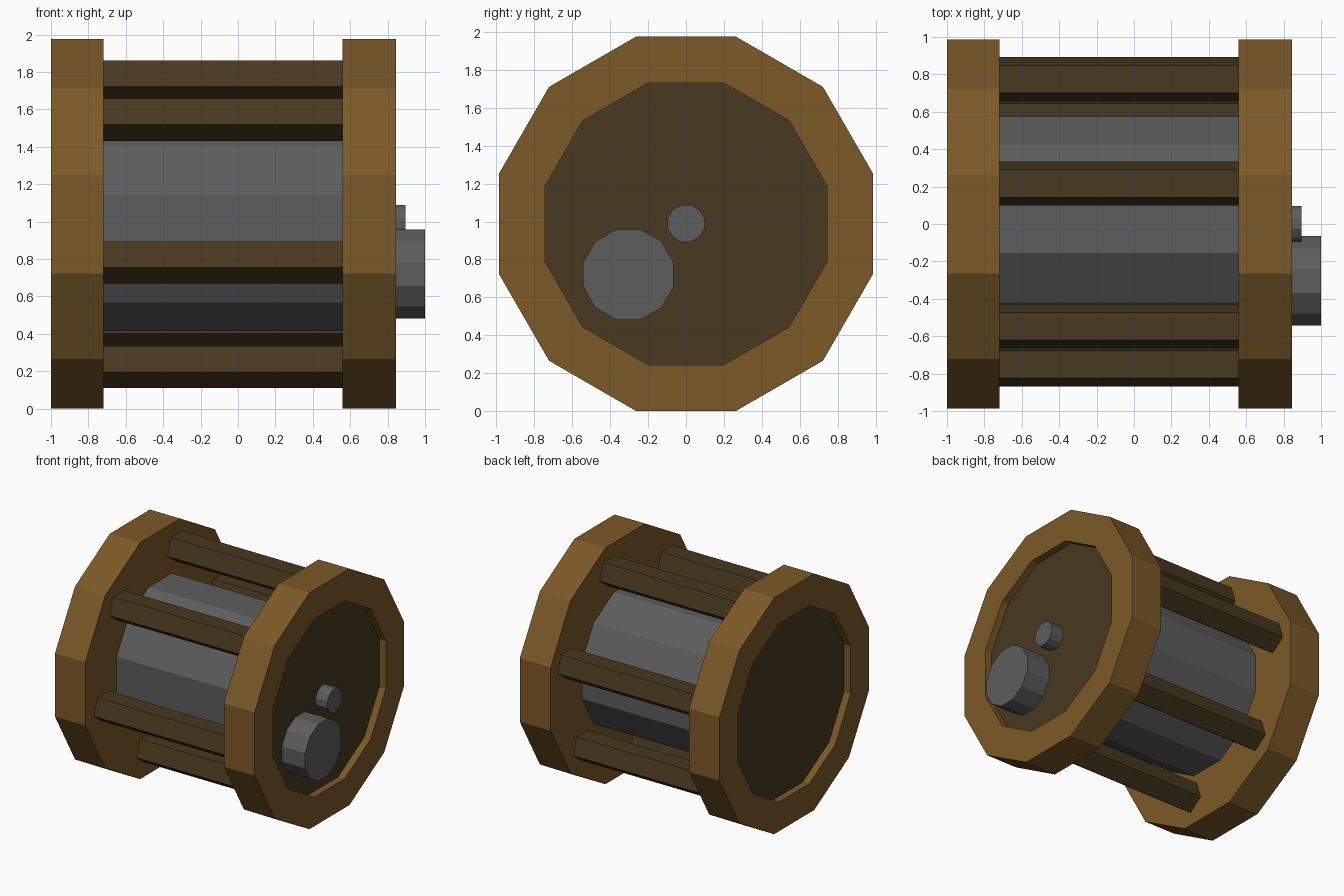
import bpy, bmesh, math
from mathutils import Matrix

if "Cube" in bpy.data.objects:
    bpy.data.objects.remove(bpy.data.objects["Cube"])

CZ = 0.988  # height of the reel axis


def material(name, rgb):
    m = bpy.data.materials.new(name)
    m.diffuse_color = (*rgb, 1)
    m.use_nodes = True
    m.node_tree.nodes["Principled BSDF"].inputs["Base Color"].default_value = m.diffuse_color
    return m


WOOD = material("wood", (0.2, 0.1, 0.021))
DARK = material("dark_wood", (0.065, 0.04, 0.014))
STEEL = material("steel", (0.11, 0.11, 0.11))


def prism(name, sides, radius, x0, x1, y, z, first_angle, mat, recess=None):
    """Flat-sided prism along x; recess = (side, radius, depth) sinks one end."""
    def ring(x, r):
        out = []
        for i in range(sides):
            a = first_angle + i * math.tau / sides
            out.append(bm.verts.new((x, y + r * math.cos(a), z + r * math.sin(a))))
        return out

    bm = bmesh.new()
    rings = [ring(x0, radius), ring(x1, radius)]
    if recess:
        side, r, depth = recess
        x = x1 if side > 0 else x0
        inner = [ring(x, r), ring(x - side * depth, r)]
        rings = rings + inner if side > 0 else inner[::-1] + rings
    for a, b in zip(rings, rings[1:]):
        for i in range(sides):
            j = (i + 1) % sides
            bm.faces.new((a[i], a[j], b[j], b[i]))
    caps = [bm.faces.new(rings[0]), bm.faces.new(rings[-1])]
    if recess:
        caps[1 if recess[0] > 0 else 0].material_index = 1
    bmesh.ops.recalc_face_normals(bm, faces=bm.faces)
    me = bpy.data.meshes.new(name)
    bm.to_mesh(me)
    bm.free()
    me.materials.append(mat)
    if recess:
        me.materials.append(DARK)
    ob = bpy.data.objects.new(name, me)
    bpy.context.collection.objects.link(ob)
    return ob


FLAT12 = math.radians(15)

# End flanges with recessed outer faces
prism("left_flange", 12, 1.022, -1.0, -0.72, 0, CZ, FLAT12, WOOD, (-1, 0.77, 0.06))
prism("right_flange", 12, 1.022, 0.56, 0.845, 0, CZ, FLAT12, WOOD, (1, 0.77, 0.06))

# Central drum
prism("drum", 12, 0.594, -0.73, 0.57, 0, CZ, FLAT12, STEEL)

# Five-sided bars around the drum, all point-down
for k in range(6):
    a = math.radians(15 + 60 * k)
    prism(f"bar_{k + 1}", 5, 0.125, -0.73, 0.57,
          0.012 + 0.79 * math.cos(a), CZ + 0.01 + 0.79 * math.sin(a),
          math.radians(-90), DARK)

# Axle stub and crank knob on the right face
prism("axle_stub", 12, 0.101, 0.77, 0.895, 0, 0.99, FLAT12, STEEL)
prism("side_knob", 12, 0.247, 0.77, 1.0, -0.304, 0.72, FLAT12, STEEL)
